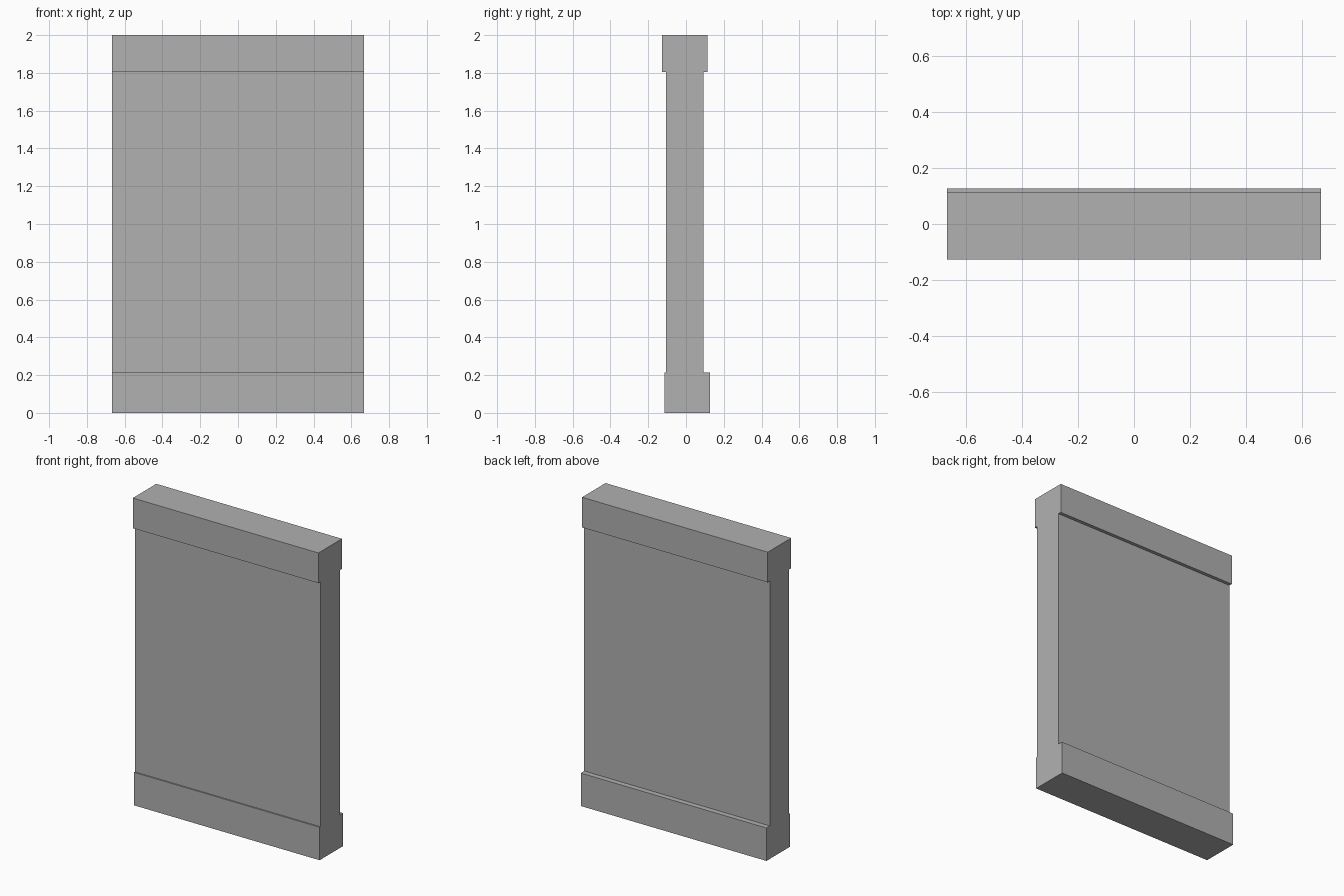
import bpy
import bmesh

# Remove the default cube
cube = bpy.data.objects.get("Cube")
if cube:
    bpy.data.objects.remove(cube, do_unlink=True)

# Plain grey material
grey = bpy.data.materials.new("plain_grey")
grey.use_nodes = True
colour = (0.44, 0.44, 0.44, 1.0)
grey.diffuse_color = colour
grey.node_tree.nodes["Principled BSDF"].inputs["Base Color"].default_value = colour

HALF_WIDTH = 0.667

# Sections from the ground up: front y, back y, bottom z, top z
base = (-0.115, 0.127, 0.0, 0.214)
panel = (-0.106, 0.092, 0.214, 1.804)
cap = (-0.127, 0.114, 1.804, 2.0)
sections = (base, panel, cap)

# Stepped side profile: up the back, then down the front
profile = []
for front, back, low, high in sections:
    profile += [(back, low), (back, high)]
for front, back, low, high in reversed(sections):
    profile += [(front, high), (front, low)]

# Wall panel: the profile extruded across the full width
bm = bmesh.new()
side = bm.faces.new([bm.verts.new((-HALF_WIDTH, y, z)) for y, z in profile])
extruded = bmesh.ops.extrude_face_region(bm, geom=[side], use_keep_orig=True)
moved = [v for v in extruded["geom"] if isinstance(v, bmesh.types.BMVert)]
bmesh.ops.translate(bm, verts=moved, vec=(2 * HALF_WIDTH, 0, 0))
bmesh.ops.recalc_face_normals(bm, faces=bm.faces)

mesh = bpy.data.meshes.new("wall_panel")
bm.to_mesh(mesh)
bm.free()
mesh.materials.append(grey)
wall = bpy.data.objects.new("wall_panel", mesh)
bpy.context.collection.objects.link(wall)
